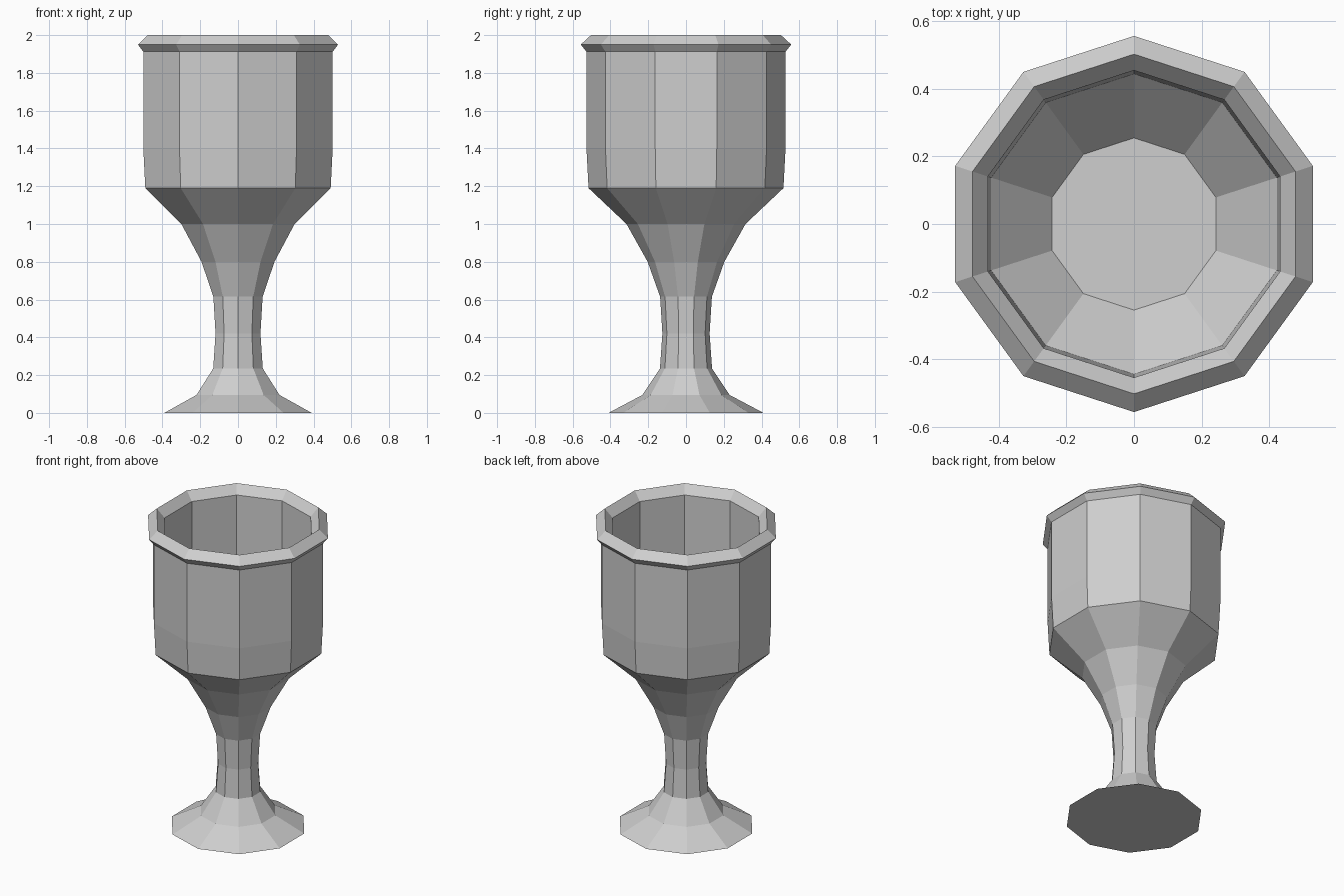
import bpy
import bmesh
from math import cos, sin, pi

cube = bpy.data.objects.get("Cube")
if cube:
    bpy.data.objects.remove(cube, do_unlink=True)

SIDES = 10

# Single flat colour
grey = bpy.data.materials.new("light_grey")
grey.use_nodes = True
colour = (0.62, 0.62, 0.62, 1.0)
grey.diffuse_color = colour
grey.node_tree.nodes["Principled BSDF"].inputs["Base Color"].default_value = colour

# Profile sections as (corner radius, height), from the foot up and back down inside
foot = [(0.41, 0.0), (0.231, 0.095), (0.138, 0.235)]
stem = [(0.125, 0.42), (0.137, 0.615), (0.203, 0.80)]
bowl = [(0.315, 1.0), (0.516, 1.19), (0.527, 1.4), (0.527, 1.912)]
rim = [(0.557, 1.95), (0.503, 2.0), (0.455, 1.945)]
inside = [(0.453, 1.4), (0.445, 1.2), (0.255, 1.0)]


def lathe(name, profile):
    """Ten-sided turned solid with flat end caps."""
    bm = bmesh.new()
    rings = []
    for radius, z in profile:
        angles = [pi / 2 + 2 * pi * k / SIDES for k in range(SIDES)]
        rings.append([bm.verts.new((radius * cos(a), radius * sin(a), z)) for a in angles])
    for low, high in zip(rings, rings[1:]):
        for k in range(SIDES):
            n = (k + 1) % SIDES
            bm.faces.new((low[k], low[n], high[n], high[k]))
    bm.faces.new(rings[0][::-1])
    bm.faces.new(rings[-1])
    mesh = bpy.data.meshes.new(name)
    bm.to_mesh(mesh)
    bm.free()
    mesh.materials.append(grey)
    obj = bpy.data.objects.new(name, mesh)
    bpy.context.collection.objects.link(obj)
    return obj


# Goblet: foot, stem, bowl, lip and hollow in one turned shell
lathe("goblet", foot + stem + bowl + rim + inside)
